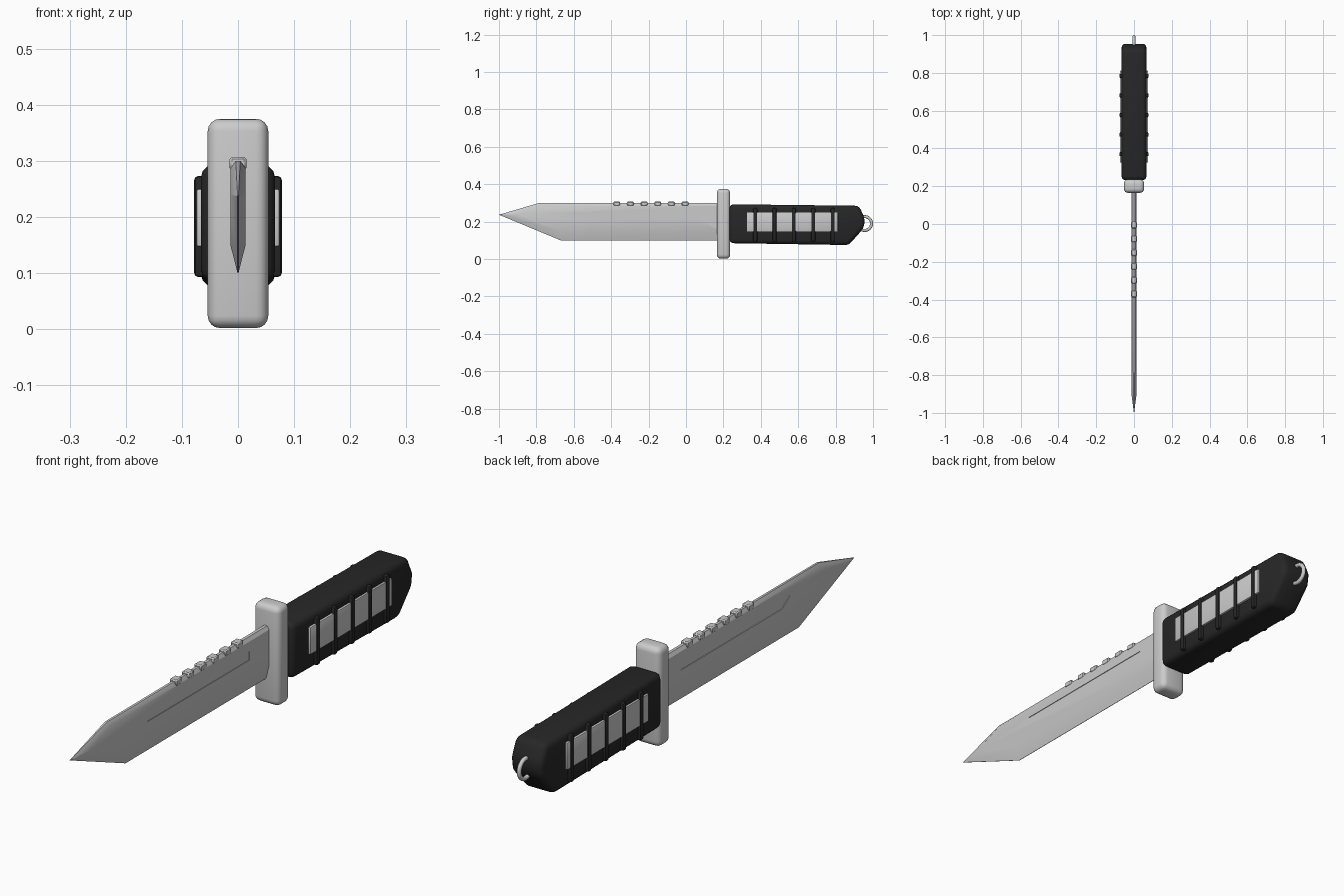
import bpy, bmesh, math

if "Cube" in bpy.data.objects:
    bpy.data.objects.remove(bpy.data.objects["Cube"])


def material(name, value):
    m = bpy.data.materials.new(name)
    m.diffuse_color = (value, value, value, 1)
    m.use_nodes = True
    m.node_tree.nodes["Principled BSDF"].inputs["Base Color"].default_value = m.diffuse_color
    return m


STEEL = material("light steel", 0.6)
BLACK = material("black rubber", 0.02)


def make(name, bm, mat, bevel=0, segments=3, angle=40):
    """Turn a bmesh into a smooth-by-angle object, optionally with rounded edges."""
    bmesh.ops.recalc_face_normals(bm, faces=bm.faces)
    me = bpy.data.meshes.new(name)
    bm.to_mesh(me)
    bm.free()
    ob = bpy.data.objects.new(name, me)
    bpy.context.collection.objects.link(ob)
    me.materials.append(mat)
    bpy.ops.object.select_all(action='DESELECT')
    ob.select_set(True)
    bpy.context.view_layer.objects.active = ob
    if bevel:
        b = ob.modifiers.new("round", 'BEVEL')
        b.width, b.segments, b.limit_method = bevel, segments, 'ANGLE'
        b.angle_limit = math.radians(25)
        bpy.ops.object.modifier_apply(modifier=b.name)
    bpy.ops.object.shade_smooth_by_angle(angle=math.radians(angle))
    return ob


def loft(name, rings, mat, **kw):
    """Join equal-length rings of points with side quads and two end caps."""
    bm = bmesh.new()
    loops = [[bm.verts.new(p) for p in r] for r in rings]
    n = len(loops[0])
    for a, b in zip(loops, loops[1:]):
        for i in range(n):
            j = (i + 1) % n
            bm.faces.new((a[i], a[j], b[j], b[i]))
    bm.faces.new(loops[0])
    bm.faces.new(loops[-1])
    return make(name, bm, mat, **kw)


def prism(name, profile, x0, x1, mat, **kw):
    return loft(name, [[(x, y, z) for y, z in profile] for x in (x0, x1)], mat, **kw)


def box(name, x0, x1, y0, y1, z0, z1, mat, **kw):
    return prism(name, [(y0, z0), (y1, z0), (y1, z1), (y0, z1)], x0, x1, mat, **kw)


# Blade: thin outer outline with a wider flat inside it, giving ground edges
outer = [(-1, .237), (-.67, .10), (.19, .10), (.19, .30), (-.785, .30)]
inner = [(-.9, .24), (-.67, .15), (.19, .15), (.19, .287), (-.775, .287)]
edge = (.0008, .0008, .0008, .006, .004)
blade = loft("blade", [
    [(-.0135, y, z) for y, z in inner],
    [(-e, y, z) for e, (y, z) in zip(edge, outer)],
    [(e, y, z) for e, (y, z) in zip(edge, outer)],
    [(.0135, y, z) for y, z in inner]], STEEL, angle=30)

# Shallow groove cut in each side of the blade
groove = [(-.6, .25), (-.555, .217), (.05, .217), (.05, .25)]
for s in (-1, 1):
    cutter = prism("groove_cutter", groove, s * .011, s * .03, STEEL)
    cutter.hide_render = True
    bpy.context.view_layer.objects.active = blade
    mod = blade.modifiers.new("groove", 'BOOLEAN')
    mod.object, mod.operation, mod.solver = cutter, 'DIFFERENCE', 'EXACT'
    bpy.ops.object.modifier_apply(modifier=mod.name)
    bpy.data.objects.remove(cutter)

# Teeth along the spine
for i in range(6):
    y = -.37 + i * .073
    box(f"spine_tooth_{i + 1}", -.015, .015, y - .018, y + .018, .284, .307,
        STEEL, bevel=.004, segments=1)

# Cross guard
box("guard", -.054, .054, .165, .236, .002, .375, STEEL, bevel=.022, segments=4)

# Handle with angled butt
prism("handle", [(.232, .085), (.87, .075), (.95, .165), (.957, .215), (.925, .285), (.232, .293)],
      -.066, .066, BLACK, bevel=.022, segments=3)

# Steel inlays and grip ribs on both sides
for s, side in ((-1, "left"), (1, "right")):
    box(f"grip_plate_{side}", s * .055, s * .074, .325, .812, .147, .25, STEEL, bevel=.004, segments=2)
    for i in range(5):
        y = .37 + i * .1035
        box(f"grip_rib_{side}_{i + 1}", s * .052, s * .078, y - .011, y + .011, .093, .273,
            BLACK, bevel=.007, segments=2)

# Lanyard ring
bpy.ops.mesh.primitive_torus_add(location=(0, .955, .19), rotation=(0, math.pi / 2, 0),
                                 major_radius=.037, minor_radius=.008,
                                 major_segments=32, minor_segments=12)
ring = bpy.context.object
ring.name = "lanyard_ring"
ring.data.materials.append(STEEL)
bpy.ops.object.shade_smooth()
